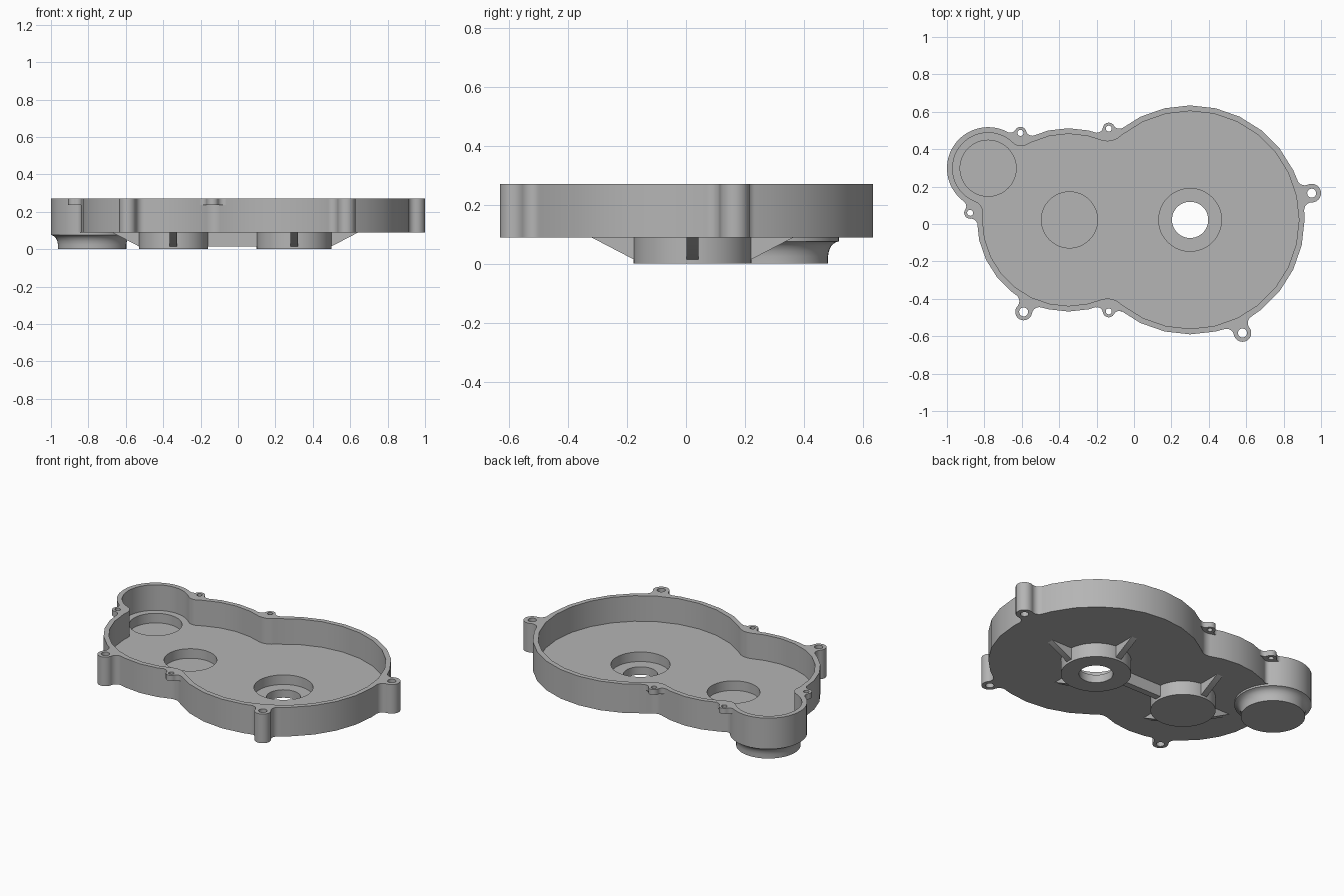
import bpy, bmesh, math
from mathutils import Vector, Matrix

cube = bpy.data.objects.get("Cube")
if cube:
    bpy.data.objects.remove(cube, do_unlink=True)

grey = bpy.data.materials.new("cast_grey")
grey.use_nodes = True
COLOUR = (0.46, 0.46, 0.46, 1)
grey.diffuse_color = COLOUR
grey.node_tree.nodes["Principled BSDF"].inputs["Base Color"].default_value = COLOUR

TAU = 2 * math.pi


def finish(ob):
    """Clean the mesh, give it the material and smooth its curved sides."""
    bm = bmesh.new()
    bm.from_mesh(ob.data)
    bmesh.ops.remove_doubles(bm, verts=bm.verts, dist=1e-4)
    bmesh.ops.recalc_face_normals(bm, faces=bm.faces)
    bm.to_mesh(ob.data)
    bm.free()
    ob.data.materials.clear()
    ob.data.materials.append(grey)
    bpy.ops.object.select_all(action='DESELECT')
    ob.select_set(True)
    bpy.context.view_layer.objects.active = ob
    bpy.ops.object.shade_smooth_by_angle(angle=math.radians(30))


def add_bmesh(name, bm):
    me = bpy.data.meshes.new(name)
    bm.to_mesh(me)
    bm.free()
    ob = bpy.data.objects.new(name, me)
    bpy.context.collection.objects.link(ob)
    finish(ob)
    return ob


def plate(name, loops, z0, z1):
    """Extruded flat outline; loops after the first are holes."""
    cu = bpy.data.curves.new(name, 'CURVE')
    cu.dimensions = '2D'
    cu.fill_mode = 'BOTH'
    cu.extrude = (z1 - z0) / 2
    for loop in loops:
        sp = cu.splines.new('POLY')
        sp.points.add(len(loop) - 1)
        for p, (x, y) in zip(sp.points, loop):
            p.co = (x, y, 0, 1)
        sp.use_cyclic_u = True
    ob = bpy.data.objects.new(name, cu)
    bpy.context.collection.objects.link(ob)
    bpy.ops.object.select_all(action='DESELECT')
    ob.select_set(True)
    bpy.context.view_layer.objects.active = ob
    bpy.ops.object.convert(target='MESH')
    ob = bpy.context.view_layer.objects.active
    ob.data.transform(Matrix.Translation((0, 0, (z0 + z1) / 2)))
    finish(ob)
    return ob


def ring(x, y, r, n=48):
    return [(x + r * math.cos(TAU * i / n), y + r * math.sin(TAU * i / n)) for i in range(n)]


def angle(a, b):
    return math.atan2(b[1] - a[1], b[0] - a[0])


def arc(c, r, a, b, ccw=True):
    """Points from angle a to b, with facets on a fixed angular grid."""
    if not ccw:
        return arc(c, r, b, a)[::-1]
    step = TAU / (28 if r > 0.3 else 48 if r > 0.15 else 24)
    b = a + (b - a) % TAU
    k0, k1 = math.floor(a / step) + 1, math.ceil(b / step)
    angles = [a] + [k * step for k in range(k0, k1)
                    if k * step - a > 0.02 and b - k * step > 0.02] + [b]
    return [(c[0] + r * math.cos(t), c[1] + r * math.sin(t)) for t in angles]


def fillet_centre(A, B, f):
    """Centre of the circle of radius f touching A and B on the outside."""
    d = math.hypot(B[0] - A[0], B[1] - A[1])
    ux, uy = (B[0] - A[0]) / d, (B[1] - A[1]) / d
    ra, rb = A[2] + f, B[2] + f
    a = (d * d + ra * ra - rb * rb) / (2 * d)
    h = math.sqrt(max(ra * ra - a * a, 0))
    return (A[0] + a * ux + h * uy, A[1] + a * uy - h * ux)


def fillet(A, B, f):
    F = fillet_centre(A, B, f)
    return arc(F, f, angle(F, A), angle(F, B), ccw=False)


def chain(items):
    """Outline around circles taken counter-clockwise, joined by fillets."""
    pts = []
    n = len(items)
    for i in range(n):
        (P, fp), (C, f), (N, _) = items[i - 1], items[i], items[(i + 1) % n]
        a = angle(C, fillet_centre(P, C, fp))
        b = angle(C, fillet_centre(C, N, f))
        pts += arc(C, C[2], a, b)[:-1] + fillet(C, N, f)[:-1]
    return pts


def lathe(name, x, y, profile, closed=False):
    bm = bmesh.new()
    vs = [bm.verts.new((r, 0, z)) for r, z in profile]
    edges = [bm.edges.new(p) for p in zip(vs, vs[1:])]
    if closed:
        edges.append(bm.edges.new((vs[-1], vs[0])))
    bmesh.ops.spin(bm, geom=vs + edges, cent=(0, 0, 0), axis=(0, 0, 1),
                   angle=TAU, steps=48, use_duplicate=False)
    bmesh.ops.remove_doubles(bm, verts=bm.verts, dist=1e-4)
    bmesh.ops.translate(bm, verts=bm.verts, vec=(x, y, 0))
    return add_bmesh(name, bm)


def rib(name, x, y, turn, profile, width=0.04):
    """Upright slab with a (radial, z) profile, turned about z."""
    bm = bmesh.new()
    face = bm.faces.new([bm.verts.new((r, -width / 2, z)) for r, z in profile])
    new = bmesh.ops.extrude_face_region(bm, geom=[face])["geom"]
    bmesh.ops.translate(bm, vec=(0, width, 0),
                        verts=[g for g in new if isinstance(g, bmesh.types.BMVert)])
    bm.transform(Matrix.Translation((x, y, 0)) @ Matrix.Rotation(turn, 4, 'Z'))
    return add_bmesh(name, bm)


# Lobes and full-height ears: x, y, radius
BIG, MID, SMALL = (0.30, 0.022, 0.612), (-0.35, 0.022, 0.49), (-0.78, 0.298, 0.22)
EAR_R, EAR_F, EAR_L = (0.95, 0.165, 0.05), (0.58, -0.583, 0.047), (-0.59, -0.47, 0.045)
WALL, BOTTOM, FLOOR, TOP = 0.03, 0.088, 0.11, 0.27

# Perimeter wall with bolt holes
outer = chain([(BIG, 0.07), (MID, 0.03), (SMALL, 0.03), (MID, 0.04), (EAR_L, 0.04),
               (MID, 0.07), (BIG, 0.04), (EAR_F, 0.04), (BIG, 0.04), (EAR_R, 0.04)])


def inset(d):
    lobes = [(BIG, 0.07), (MID, 0.03), (SMALL, 0.03), (MID, 0.07)]
    return chain([((x, y, r - d), f + d) for (x, y, r), f in lobes])


holes = [ring(x, y, 0.024, 24) for x, y, _ in (EAR_R, EAR_F, EAR_L)]
plate("perimeter_wall", [outer, inset(WALL)] + holes, BOTTOM, TOP)

# Floor with bearing pockets
POCKETS = {"big": (0.30, 0.022, 0.168), "middle": (-0.345, 0.022, 0.15),
           "small": (-0.78, 0.298, 0.15)}
plate("floor", [inset(0.015)] + [ring(*p) for p in POCKETS.values()], BOTTOM, FLOOR)

# Thin bolt tabs at the rim, each set between two lobes
tabs = [("back_tab", BIG, (-0.135, 0.51), MID, (0, -0.055)),
        ("back_right_tab", MID, (-0.607, 0.487), SMALL, (0, -0.055)),
        ("right_tab", SMALL, (-0.876, 0.06), MID, (0.045, 0.028)),
        ("front_tab", MID, (-0.135, -0.467), BIG, (0, 0.055))]
for name, A, (x, y), B, (dx, dy) in tabs:
    ear = (x, y, 0.032)
    a = angle(ear, fillet_centre(A, ear, 0.03))
    b = angle(ear, fillet_centre(ear, B, 0.03))
    loop = fillet(A, ear, 0.03)[:-1] + arc(ear, 0.032, a, b) + fillet(ear, B, 0.03)[1:]
    plate(name, [loop + [(x + dx, y + dy)], ring(x, y, 0.016, 24)], 0.235, TOP)

# Bearing cups below the floor
SEAT, CUP_TOP = 0.05, 0.1
x, y, r = POCKETS["big"]
lathe("big_bearing_cup", x, y, [(0.097, 0), (0.2, 0), (0.2, CUP_TOP), (r, CUP_TOP),
                                (r, SEAT), (0.097, SEAT)], closed=True)
x, y, r = POCKETS["middle"]
lathe("middle_bearing_cup", x, y, [(0, 0), (0.185, 0), (0.185, CUP_TOP), (r, CUP_TOP),
                                   (r, SEAT), (0, SEAT)])
x, y, r = POCKETS["small"]
lathe("small_bearing_cup", x, y, [(0, 0), (0.183, 0), (0.183, 0.025), (0.186, 0.043),
                                  (0.194, 0.06), (0.206, 0.071), (0.22, 0.076),
                                  (0.22, CUP_TOP), (r, CUP_TOP), (r, SEAT), (0, SEAT)])

# Gusset ribs around the two main cups, and the rib joining them
for cup, cup_r, turns in (("big", 0.2, {"left": 0, "back": 1, "front": 3}),
                          ("middle", 0.185, {"right": 2, "back": 1, "front": 3})):
    x, y, _ = POCKETS[cup]
    for side, quarter in turns.items():
        rib(f"{cup}_cup_{side}_rib", x, y, quarter * math.pi / 2,
            [(cup_r - 0.02, 0.015), (cup_r, 0.015), (cup_r + 0.14, BOTTOM),
             (cup_r + 0.14, 0.1), (cup_r - 0.02, 0.1)])
rib("joining_rib", 0, 0.022, 0, [(-0.175, 0.015), (0.115, 0.015), (0.115, 0.1), (-0.175, 0.1)])
